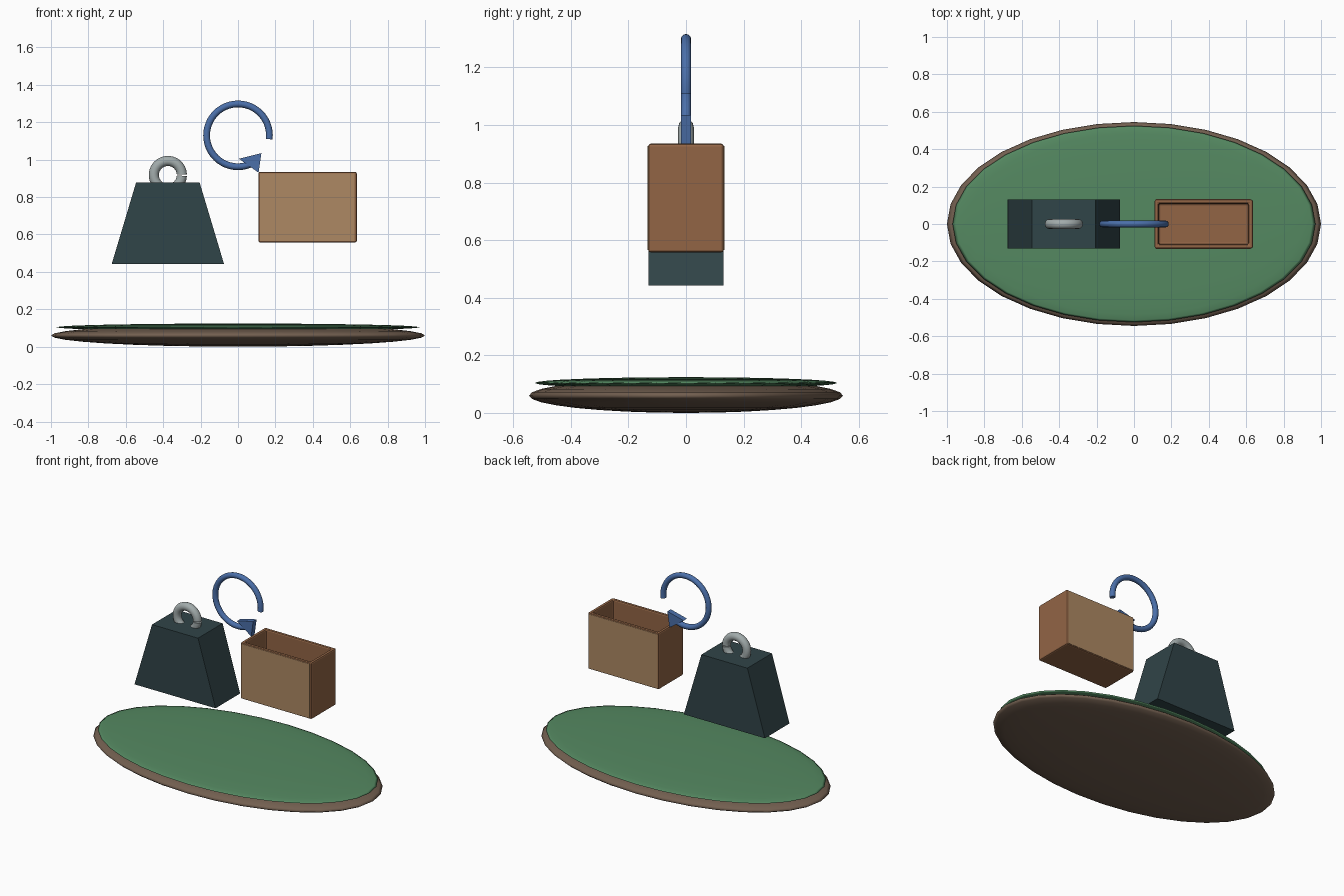
import bpy, bmesh
from math import sin, cos, radians, pi

if "Cube" in bpy.data.objects:
    bpy.data.objects.remove(bpy.data.objects["Cube"])


def material(name, rgb):
    m = bpy.data.materials.new(name)
    m.diffuse_color = (*rgb, 1)
    m.use_nodes = True
    m.node_tree.nodes["Principled BSDF"].inputs["Base Color"].default_value = m.diffuse_color
    return m


SOIL = material("soil", (0.17, 0.115, 0.08))
GRASS = material("grass", (0.09, 0.25, 0.12))
IRON = material("iron", (0.03, 0.058, 0.065))
STEEL = material("steel", (0.36, 0.41, 0.41))
BLUE = material("blue", (0.07, 0.16, 0.40))
TAN = material("light_wood", (0.42, 0.25, 0.125))
WOOD = material("dark_wood", (0.29, 0.13, 0.06))


def make(name, verts, faces, mat, smooth=False):
    me = bpy.data.meshes.new(name)
    me.from_pydata(verts, [], faces)
    bm = bmesh.new()
    bm.from_mesh(me)
    bmesh.ops.recalc_face_normals(bm, faces=bm.faces)
    bm.to_mesh(me)
    bm.free()
    ob = bpy.data.objects.new(name, me)
    bpy.context.collection.objects.link(ob)
    me.materials.append(mat)
    if smooth:
        bpy.ops.object.select_all(action='DESELECT')
        bpy.context.view_layer.objects.active = ob
        ob.select_set(True)
        bpy.ops.object.shade_smooth_by_angle(angle=radians(40))
    return ob


def disc(name, size, z, mat):
    bpy.ops.mesh.primitive_uv_sphere_add(segments=32, ring_count=16, radius=1, location=(0, 0, z))
    ob = bpy.context.object
    ob.name = name
    ob.scale = size
    bpy.ops.object.transform_apply(location=False, rotation=False, scale=True)
    ob.data.materials.append(mat)
    bpy.ops.object.shade_smooth()
    return ob


def prism(name, profile, half_depth, mat):
    # XZ outline extruded evenly along y
    n = len(profile)
    verts = [(x, y, z) for y in (-half_depth, half_depth) for x, z in profile]
    faces = [tuple(range(n)), tuple(range(n, 2 * n))]
    faces += [(i, (i + 1) % n, (i + 1) % n + n, i + n) for i in range(n)]
    return make(name, verts, faces, mat)


def arc_tube(name, cx, cz, major, minor, start, end, mat, steps=40, sides=12):
    verts, faces = [], []
    for i in range(steps + 1):
        a = radians(start + (end - start) * i / steps)
        for j in range(sides):
            b = 2 * pi * j / sides
            r = major + minor * cos(b)
            verts.append((cx + r * cos(a), minor * sin(b), cz + r * sin(a)))
    for i in range(steps):
        for j in range(sides):
            k = (j + 1) % sides
            faces.append((i * sides + j, i * sides + k, (i + 1) * sides + k, (i + 1) * sides + j))
    faces += [tuple(range(sides)), tuple(range(steps * sides, (steps + 1) * sides))]
    return make(name, verts, faces, mat, True)


# Island: soil lens with a thinner grass lens on top
disc("soil_base", (1, 0.545, 0.06), 0.06, SOIL)
disc("grass_top", (0.97, 0.525, 0.02), 0.104, GRASS)

# Weight with its ring handle
prism("weight_body", [(-0.675, 0.443), (-0.075, 0.443), (-0.205, 0.877), (-0.545, 0.877)], 0.13, IRON)
arc_tube("weight_ring", -0.375, 0.918, 0.075, 0.027, 2, 357, STEEL)

# Circular arrow
arc_tube("arrow_arc", 0, 1.13, 0.168, 0.018, -7, 293, BLUE)
prism("arrow_head", [(0.005, 1.005), (0.11, 0.93), (0.125, 1.035)], 0.018, BLUE)

# Open crate: bevelled shell with a sunken top
X0, X1, Y, Z0, Z1, T = 0.11, 0.635, 0.131, 0.557, 0.935, 0.022


def ring(x0, x1, y, z):
    return [(x0, -y, z), (x1, -y, z), (x1, y, z), (x0, y, z)]


verts = (ring(X0, X1, Y, Z0) + ring(X0, X1, Y, Z1)
         + ring(X0 + T, X1 - T, Y - T, Z1) + ring(X0 + T, X1 - T, Y - T, Z0 + T))
faces = [(0, 1, 2, 3), (12, 13, 14, 15)]
for lv in (0, 4, 8):
    faces += [(lv + i, lv + (i + 1) % 4, lv + 4 + (i + 1) % 4, lv + 4 + i) for i in range(4)]
crate = make("crate_shell", verts, faces, WOOD)
bev = crate.modifiers.new("soft_edges", 'BEVEL')
bev.width = 0.009
bev.segments = 2

# Lighter front and back boards laid just over the shell
for name, s in (("crate_front_board", -1), ("crate_back_board", 1)):
    board = prism(name, [(X0 + .008, Z0 + .008), (X1 - .012, Z0 + .008),
                         (X1 - .012, Z1 - .008), (X0 + .008, Z1 - .008)], 0.002, TAN)
    board.location.y = s * Y
